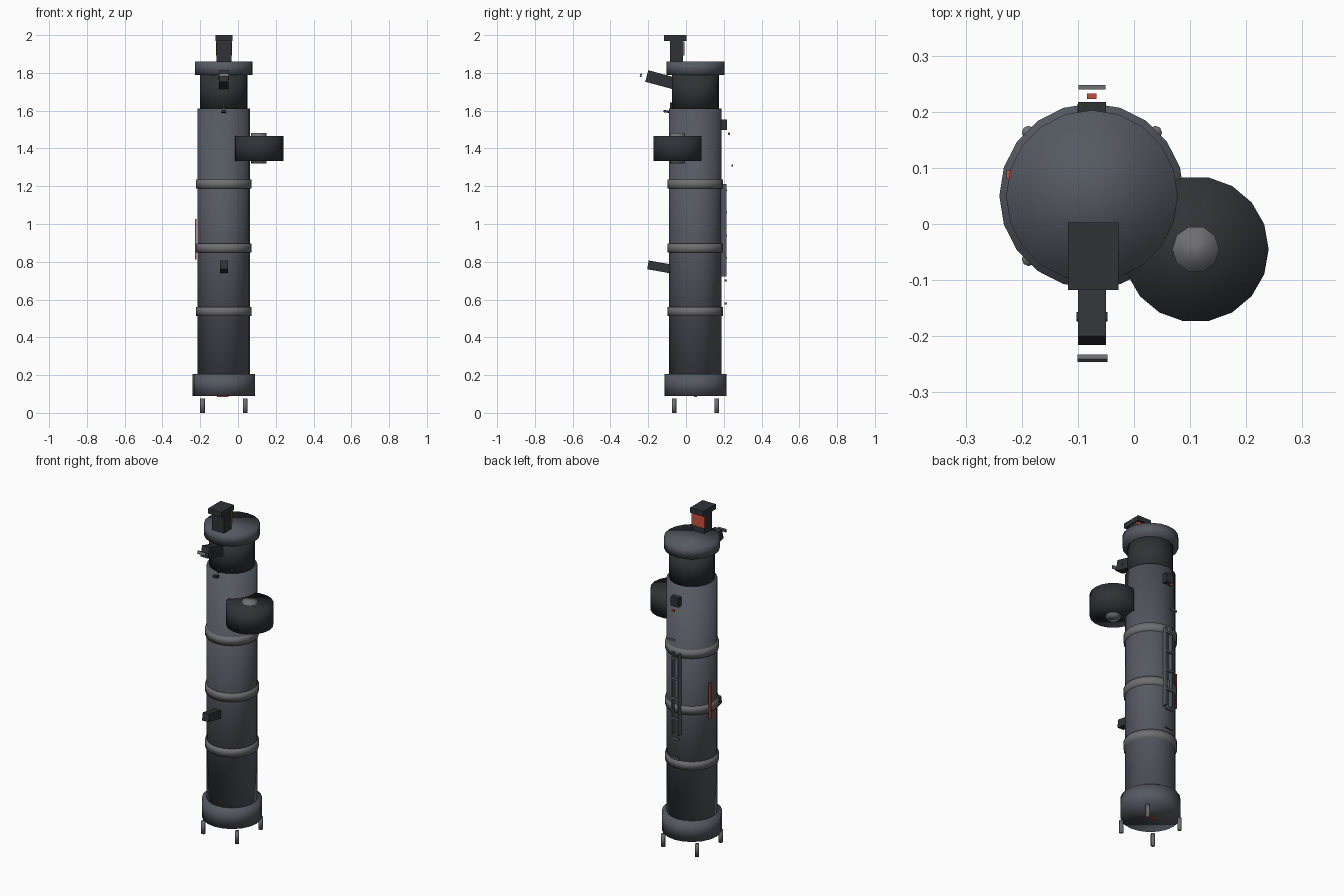
import bpy
from math import radians

if "Cube" in bpy.data.objects:
    bpy.data.objects.remove(bpy.data.objects["Cube"])

CX, CY = -0.075, 0.05      # axis of the main tower


def material(name, rgb):
    m = bpy.data.materials.new(name)
    m.diffuse_color = (*rgb, 1)
    m.use_nodes = True
    m.node_tree.nodes["Principled BSDF"].inputs["Base Color"].default_value = m.diffuse_color
    return m


STEEL = material("steel", (0.09, 0.10, 0.12))
DARK = material("dark_metal", (0.03, 0.032, 0.038))
TRIM = material("trim_metal", (0.16, 0.16, 0.17))
RED = material("red_paint", (0.6, 0.08, 0.05))


def cyl(name, x, y, z0, z1, r, sides, mat):
    # sides offset so that a vertex lies on the x axis
    bpy.ops.mesh.primitive_cylinder_add(vertices=sides, radius=r, depth=z1 - z0,
                                        location=(x, y, (z0 + z1) / 2),
                                        rotation=(0, 0, radians(90)))
    o = bpy.context.object
    o.name = name
    o.data.materials.append(mat)
    bpy.ops.object.shade_smooth()
    return o


def box(name, centre, size, mat, tilt=0):
    bpy.ops.mesh.primitive_cube_add(size=1, location=centre,
                                    rotation=(radians(tilt), 0, 0))
    o = bpy.context.object
    o.name = name
    o.scale = size
    bpy.ops.object.transform_apply(location=False, rotation=False, scale=True)
    o.data.materials.append(mat)
    return o


# Stacked tower
cyl("base", CX, CY, 0.09, 0.205, 0.165, 20, STEEL)
cyl("tower_body", CX, CY, 0.15, 1.612, 0.139, 20, STEEL)
cyl("neck", CX, CY, 1.60, 1.80, 0.125, 20, DARK)
cyl("top_cap", CX, CY, 1.79, 1.86, 0.153, 20, STEEL)
for i, z in enumerate((0.537, 0.872, 1.211)):
    cyl(f"band_{i}", CX, CY, z - 0.024, z + 0.024, 0.147, 20, TRIM)

# Four feet
for sx in (-1, 1):
    for sy in (-1, 1):
        cyl(f"foot_{sx}_{sy}", CX + sx * 0.113, CY + sy * 0.113, 0, 0.075, 0.012, 8, TRIM)
box("underside_marker", (-0.08, 0.05, 0.088), (0.06, 0.014, 0.01), RED)

# Side drum with hub
cyl("side_drum", 0.11, -0.045, 1.333, 1.467, 0.13, 18, DARK)
cyl("drum_hub", 0.11, -0.045, 1.319, 1.481, 0.042, 10, TRIM)

# Roof turret
box("turret", (-0.074, -0.05, 1.913), (0.08, 0.07, 0.12), DARK)
box("turret_panel", (-0.074, -0.012, 1.93), (0.085, 0.008, 0.075), RED)
box("turret_lid", (-0.073, -0.0575, 1.985), (0.09, 0.12, 0.03), DARK)

# Front spouts, tilted upward to the front
box("upper_spout", (CX, -0.128, 1.762), (0.05, 0.165, 0.063), DARK, -15)
box("spout_pin", (CX, -0.165, 1.772), (0.055, 0.014, 0.014), DARK, -15)
box("spout_visor", (CX + 0.001, -0.239, 1.788), (0.053, 0.009, 0.018), TRIM, -15)
box("lower_spout", (CX, -0.135, 0.772), (0.043, 0.135, 0.047), DARK, -10)

# Small front latch
box("latch_block", (CX, -0.104, 1.596), (0.024, 0.03, 0.012), DARK, -8)
box("latch_rod", (CX, -0.08, 1.626), (0.012, 0.012, 0.032), DARK)

# Rear ladder and rungs
for s in (-1, 1):
    box(f"ladder_rail_{s}", (CX + s * 0.021, 0.2, 0.967), (0.009, 0.028, 0.49), STEEL)
for i in range(6):
    box(f"rung_{i}", (CX, 0.211, 0.58 + i * 0.12), (0.05, 0.012, 0.01), TRIM)
box("upper_rung", (CX, 0.244, 1.31), (0.048, 0.008, 0.01), TRIM)

# Rear lamp
box("lamp_box", (CX, 0.2, 1.525), (0.05, 0.034, 0.055), DARK)
box("lamp_button", (CX, 0.228, 1.478), (0.017, 0.01, 0.012), RED)

# Red side strip
box("side_strip", (-0.223, 0.088, 0.92), (0.008, 0.016, 0.215), RED)
